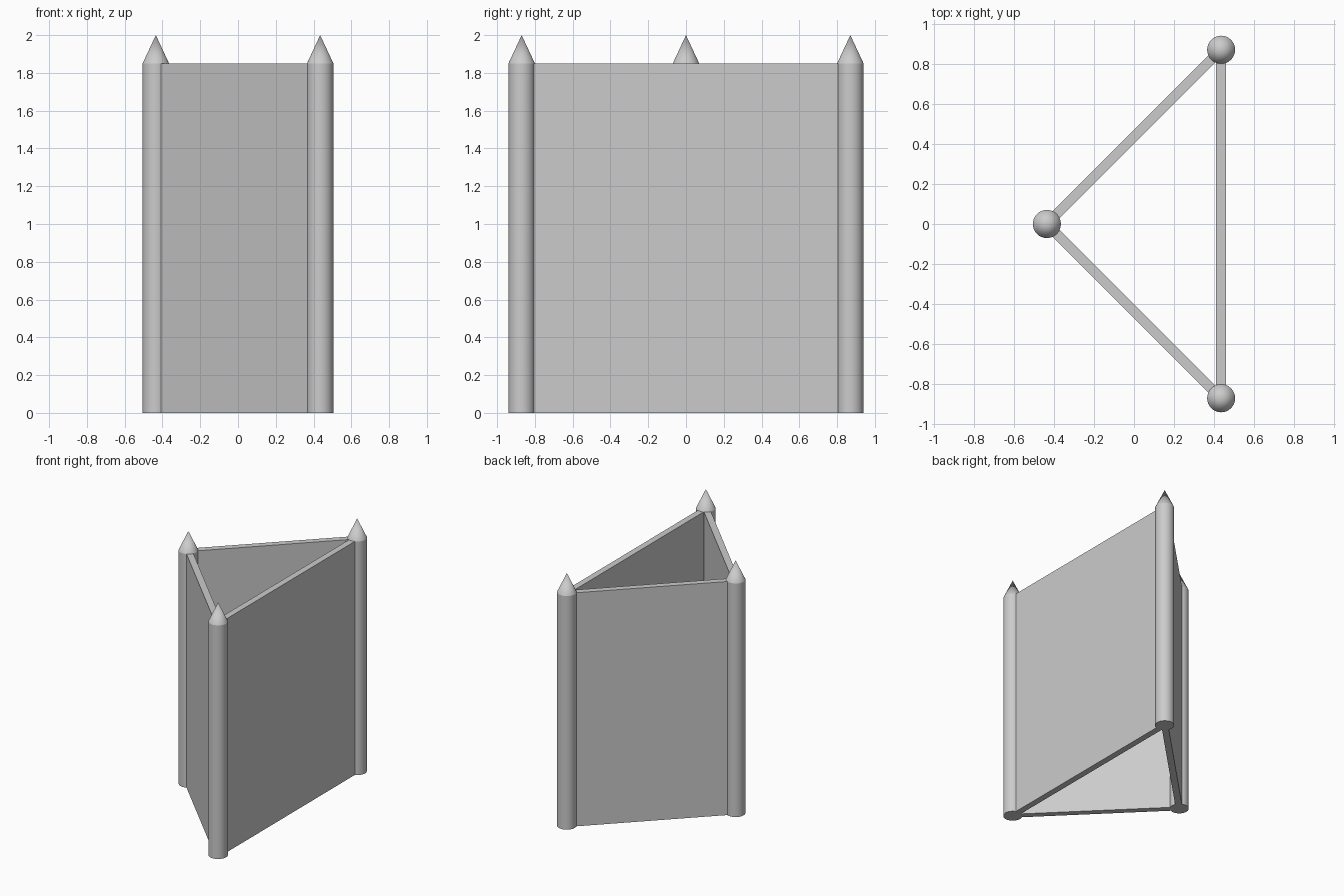
import bpy
import math
from mathutils import Vector

cube = bpy.data.objects.get("Cube")
if cube:
    bpy.data.objects.remove(cube, do_unlink=True)

POST_RADIUS = 0.07
WALL_HEIGHT = 1.85
TIP_HEIGHT = 0.15
WALL_THICKNESS = 0.05

grey = bpy.data.materials.new("light_grey")
grey.use_nodes = True
colour = (0.6, 0.6, 0.6, 1)
grey.diffuse_color = colour
grey.node_tree.nodes["Principled BSDF"].inputs["Base Color"].default_value = colour


def finish(name):
    obj = bpy.context.object
    obj.name = name
    obj.data.materials.append(grey)
    return obj


def post(name, spot):
    """Round post with a pointed tip."""
    bpy.ops.mesh.primitive_cylinder_add(
        vertices=32, radius=POST_RADIUS, depth=WALL_HEIGHT,
        location=(spot.x, spot.y, WALL_HEIGHT / 2))
    finish(name)
    bpy.ops.object.shade_smooth_by_angle(angle=math.radians(30))
    bpy.ops.mesh.primitive_cone_add(
        vertices=32, radius1=POST_RADIUS, radius2=0, depth=TIP_HEIGHT,
        end_fill_type='NOTHING',
        location=(spot.x, spot.y, WALL_HEIGHT + TIP_HEIGHT / 2))
    finish(name + "_tip")
    bpy.ops.object.shade_smooth_by_angle(angle=math.radians(30))


def wall(name, start, end):
    """Flat panel running between two post centres."""
    run = end - start
    middle = (start + end) / 2
    bpy.ops.mesh.primitive_cube_add(
        size=1, location=(middle.x, middle.y, WALL_HEIGHT / 2),
        rotation=(0, 0, math.atan2(run.y, run.x)))
    panel = finish(name)
    panel.scale = (run.length, WALL_THICKNESS, WALL_HEIGHT)


# Posts at the corners of the triangle
corners = {
    "right_post": Vector((-0.435, 0)),
    "front_left_post": Vector((0.435, -0.87)),
    "back_left_post": Vector((0.435, 0.87)),
}
for name, spot in corners.items():
    post(name, spot)

# Walls joining the posts
right, front, back = corners.values()
wall("front_wall", right, front)
wall("left_wall", front, back)
wall("back_wall", back, right)
